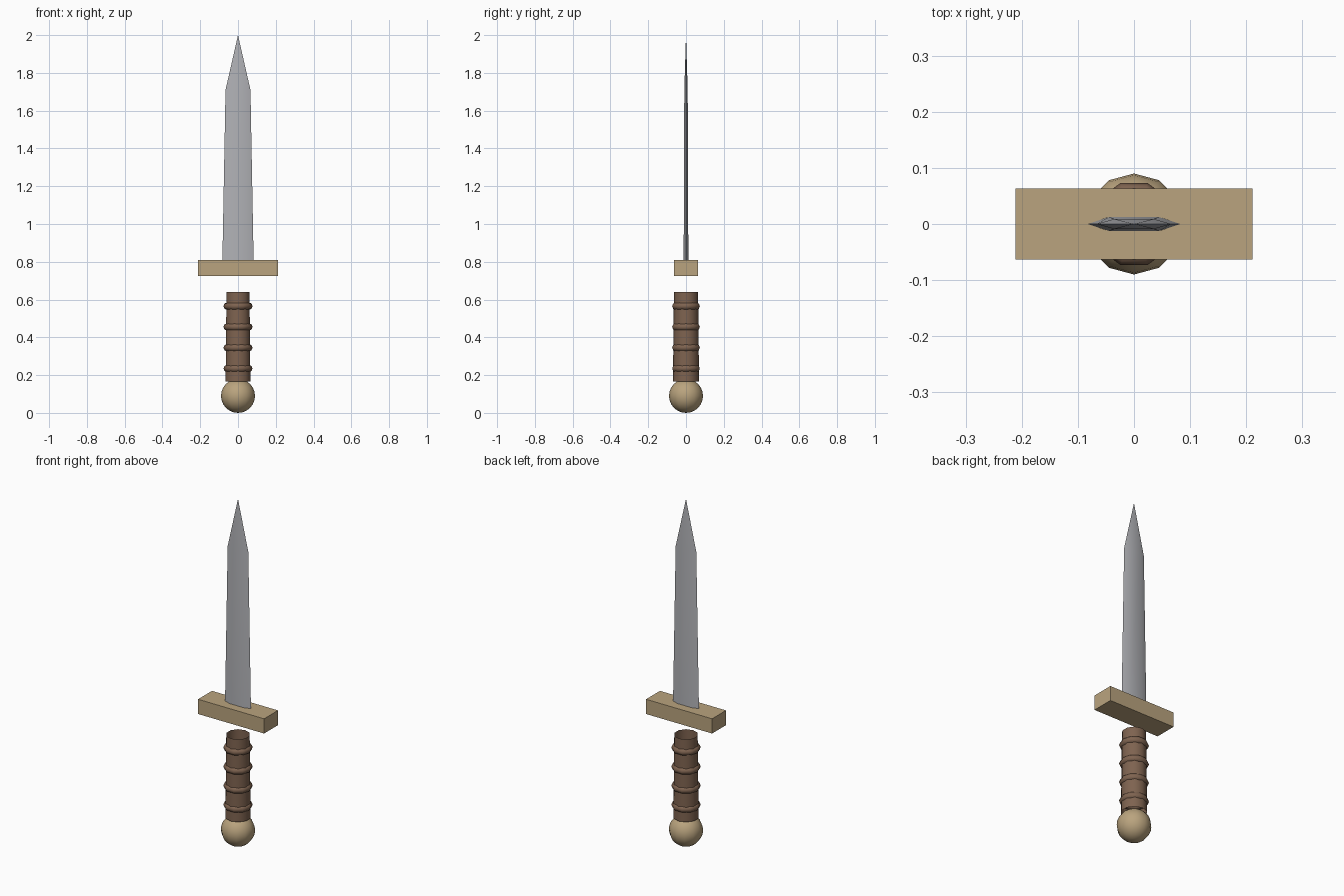
import bpy, bmesh
from math import radians, sin, cos, tau

cube = bpy.data.objects.get("Cube")
if cube:
    bpy.data.objects.remove(cube, do_unlink=True)


def material(name, colour, metallic=0.0):
    m = bpy.data.materials.new(name)
    m.use_nodes = True
    m.diffuse_color = (*colour, 1)
    bsdf = m.node_tree.nodes["Principled BSDF"]
    bsdf.inputs["Base Color"].default_value = (*colour, 1)
    bsdf.inputs["Roughness"].default_value = 0.6
    return m


steel = material("grey steel", (0.44, 0.445, 0.47))
brass = material("pale brass", (0.49, 0.37, 0.21))
leather = material("brown leather", (0.21, 0.125, 0.08))


def finish(name, mat, smooth=None):
    """Name, colour and shade the active object."""
    ob = bpy.context.object
    ob.name = ob.data.name = name
    ob.data.materials.append(mat)
    if smooth:
        bpy.ops.object.shade_smooth_by_angle(angle=radians(smooth))
    return ob


# Round pommel
bpy.ops.mesh.primitive_uv_sphere_add(segments=12, ring_count=12, radius=0.09,
                                     location=(0, 0, 0.09))
finish("pommel", brass, 60)

# Tapered grip, open at the ends
GRIP_LOW, GRIP_HIGH = 0.165, 0.64
bpy.ops.mesh.primitive_cone_add(vertices=10, radius1=0.069, radius2=0.064,
                                depth=GRIP_HIGH - GRIP_LOW, end_fill_type='NOTHING',
                                location=(0, 0, (GRIP_LOW + GRIP_HIGH) / 2))
finish("grip", leather, 60)

# Raised bands around the grip
for i in range(4):
    bpy.ops.mesh.primitive_torus_add(major_segments=10, minor_segments=8,
                                     major_radius=0.057, minor_radius=0.02,
                                     location=(0, 0, 0.235 + 0.11 * i))
    finish(f"grip_band_{i + 1}", leather, 60)

# Crossguard block
bpy.ops.mesh.primitive_cube_add(size=1, location=(0, 0, 0.768))
bpy.context.object.scale = (0.422, 0.127, 0.085)
bpy.ops.object.transform_apply(location=False, rotation=False, scale=True)
finish("crossguard", brass)

# Blade: flattened hexagon sections (height, half width, half thickness) to a point
bm = bmesh.new()
sections = [(0.79, 0.083, 0.0125), (1.71, 0.066, 0.009)]
rings = []
for z, w, t in sections:
    flat = w * 0.54
    outline = [(-w, 0), (-flat, -t), (flat, -t), (w, 0), (flat, t), (-flat, t)]
    rings.append([bm.verts.new((x, y, z)) for x, y in outline])
tip = bm.verts.new((0, 0, 2))
low, high = rings
for i in range(6):
    j = (i + 1) % 6
    bm.faces.new((low[i], low[j], high[j], high[i]))
    bm.faces.new((high[i], high[j], tip))
bm.faces.new(low[::-1])
bmesh.ops.recalc_face_normals(bm, faces=bm.faces)
mesh = bpy.data.meshes.new("blade")
bm.to_mesh(mesh)
bm.free()
blade = bpy.data.objects.new("blade", mesh)
bpy.context.collection.objects.link(blade)
bpy.ops.object.select_all(action='DESELECT')
blade.select_set(True)
bpy.context.view_layer.objects.active = blade
finish("blade", steel, 30)
